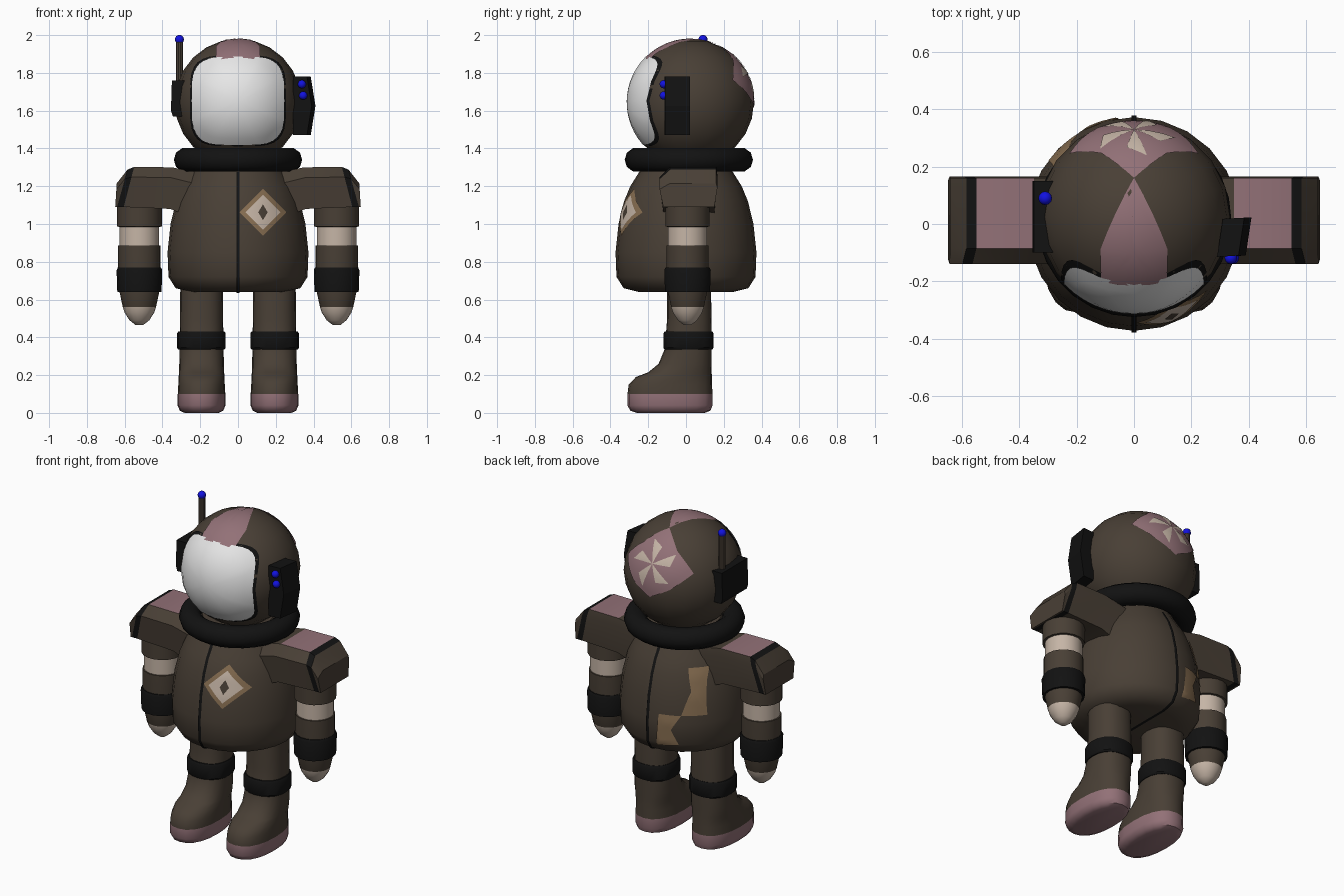
import bpy, bmesh, math
from mathutils import Vector

if "Cube" in bpy.data.objects:
    bpy.data.objects.remove(bpy.data.objects["Cube"])

COLOURS = {
    "suit_brown": (0.066, 0.050, 0.036), "pink": (0.29, 0.165, 0.185),
    "cream": (0.56, 0.46, 0.38), "tan": (0.25, 0.16, 0.085),
    "black": (0.006, 0.006, 0.006), "white": (0.85, 0.85, 0.85),
    "blue": (0.006, 0.006, 0.75)}
MATS = {}
for key, col in COLOURS.items():
    MATS[key] = bpy.data.materials.new(key)
    MATS[key].diffuse_color = (*col, 1)


def finish(name, bm, mats, rule=None, angle=35, recalc=True):
    """Turn a bmesh into a shaded object, colouring faces by rule(centre, normal)."""
    if recalc:
        bmesh.ops.recalc_face_normals(bm, faces=bm.faces[:])
    bm.normal_update()
    if rule:
        for f in bm.faces:
            f.material_index = rule(f.calc_center_median(), f.normal)
    me = bpy.data.meshes.new(name)
    bm.to_mesh(me)
    bm.free()
    ob = bpy.data.objects.new(name, me)
    bpy.context.collection.objects.link(ob)
    for m in mats:
        me.materials.append(MATS[m])
    bpy.ops.object.select_all(action='DESELECT')
    ob.select_set(True)
    bpy.context.view_layer.objects.active = ob
    bpy.ops.object.shade_smooth_by_angle(angle=math.radians(angle))
    return ob


def loft(name, rings, mats, rule=None, angle=35):
    """Skin a stack of equal-length rings and cap both ends."""
    bm = bmesh.new()
    vs = [[bm.verts.new(p) for p in r] for r in rings]
    n = len(rings[0])
    for a, b in zip(vs, vs[1:]):
        for i in range(n):
            j = (i + 1) % n
            bm.faces.new((a[i], a[j], b[j], b[i]))
    bm.faces.new(vs[0])
    bm.faces.new(vs[-1])
    return finish(name, bm, mats, rule, angle)


def oval(cx, cy, z, hx, hy, n=20, p=1.0):
    pts = []
    for i in range(n):
        t = 2 * math.pi * i / n
        c, s = math.cos(t), math.sin(t)
        pts.append((cx + hx * math.copysign(abs(c) ** p, c),
                    cy + hy * math.copysign(abs(s) ** p, s), z))
    return pts


def plate(name, outline, mat, project, outward, rings=5, cuts=4):
    """Thin painted panel: a fan of rings dropped onto a curved surface."""
    pts = [Vector(p) for p in outline]
    mid = sum(pts, Vector()) / len(pts)
    edge = [a.lerp(b, k / cuts) for a, b in zip(pts, pts[1:] + pts[:1]) for k in range(cuts)]
    bm = bmesh.new()
    c = bm.verts.new(project(mid))
    vs = [[bm.verts.new(project(mid.lerp(e, k / rings))) for e in edge] for k in range(1, rings + 1)]
    n = len(edge)
    for i in range(n):
        j = (i + 1) % n
        bm.faces.new((c, vs[0][i], vs[0][j]))
        for a, b in zip(vs, vs[1:]):
            bm.faces.new((a[i], b[i], b[j], a[j]))
    bm.normal_update()
    if sum((f.normal * f.calc_area() for f in bm.faces), Vector()).dot(Vector(outward)) < 0:
        bmesh.ops.reverse_faces(bm, faces=bm.faces[:])
    return finish(name, bm, [mat], recalc=False, angle=60)


def ball(name, loc, r, mat, u=12, v=8):
    bm = bmesh.new()
    bmesh.ops.create_uvsphere(bm, u_segments=u, v_segments=v, radius=r)
    bmesh.ops.translate(bm, verts=bm.verts[:], vec=loc)
    return finish(name, bm, [mat], angle=60)


# torso
PROFILE = [(0.64, 0.25), (0.66, 0.33), (0.72, 0.368), (0.85, 0.373), (1.0, 0.357),
           (1.12, 0.328), (1.2, 0.295), (1.28, 0.245), (1.36, 0.2)]
loft("torso", [oval(0, 0, z, r, r, 24) for z, r in PROFILE], ["suit_brown"], angle=50)


def on_torso(side, lift):
    def project(p):
        for (z0, r0), (z1, r1) in zip(PROFILE, PROFILE[1:]):
            if p.z <= z1:
                r = r0 + (r1 - r0) * (p.z - z0) / (z1 - z0) + lift
                break
        return Vector((p.x, side * math.sqrt(max(r * r - p.x * p.x, 0)), p.z))
    return project


# torso seam running down the front, underneath and up the back
front = [(-r - 0.005, z - 0.004) for z, r in PROFILE[:-1]]
path = front[::-1] + [(-y, z) for y, z in front]
bm = bmesh.new()
pairs = [(bm.verts.new((-0.009, y, z)), bm.verts.new((0.009, y, z))) for y, z in path]
for a, b in zip(pairs, pairs[1:]):
    bm.faces.new((a[0], b[0], b[1], a[1]))
finish("torso_seam", bm, ["black"], angle=50, recalc=False)

# chest badge
for part, hx, hz, mat, lift in (("outer", 0.125, 0.125, "tan", 0.003),
                                ("middle", 0.092, 0.092, "cream", 0.005),
                                ("centre", 0.025, 0.042, "suit_brown", 0.007)):
    cx, cz = 0.132, 1.062
    plate("badge_" + part, [(cx - hx, 0, cz), (cx, 0, cz - hz), (cx + hx, 0, cz), (cx, 0, cz + hz)],
          mat, on_torso(-1, lift), (0, -1, 0))

# patches on the back
for part, shape in (("upper", [(-0.19, 1.17), (-0.27, 1.17), (-0.30, 0.9), (-0.19, 0.9), (-0.225, 1.04)]),
                    ("lower", [(-0.07, 0.9), (-0.19, 0.9), (-0.14, 0.81), (-0.18, 0.72), (-0.05, 0.7)])):
    plate("back_patch_" + part, [(x, 0, z) for x, z in shape], "tan", on_torso(1, 0.004), (0, 1, 0))

# collar ring
rings = 28
bm = bmesh.new()
tube = []
for i in range(rings):
    a = 2 * math.pi * i / rings
    tube.append([bm.verts.new(((0.275 + 0.065 * math.cos(b)) * math.cos(a),
                               0.015 + (0.275 + 0.065 * math.cos(b)) * math.sin(a),
                               1.34 + 0.065 * math.sin(b)))
                 for b in [2 * math.pi * k / 10 for k in range(10)]])
for i in range(rings):
    p, q = tube[i], tube[(i + 1) % rings]
    for k in range(10):
        m = (k + 1) % 10
        bm.faces.new((p[k], q[k], q[m], p[m]))
finish("collar", bm, ["black"], angle=60)

# helmet
HEAD, HR = Vector((0, 0.025, 1.645)), 0.335
ball("helmet", HEAD, HR, "suit_brown", 20, 12)


def on_head(lift):
    return lambda p: HEAD + (p - HEAD).normalized() * (HR + lift)


def visor_front(lift):
    def project(p):
        d = p - HEAD
        return Vector((p.x, HEAD.y - math.sqrt((HR + lift) ** 2 - d.x ** 2 - d.z ** 2), p.z))
    return project


# visor and its dark rim
for name, hx, hz, mat, lift in (("visor_rim", 0.255, 0.242, "black", 0.001),
                                ("visor", 0.245, 0.234, "white", 0.004)):
    plate(name, [(x, 0, z) for x, z, _ in oval(0, 1.652, 0, hx, hz, 32, 0.5)],
          mat, visor_front(lift), (0, -1, 0), rings=7, cuts=1)

# helmet crest stripe
plate("crest_stripe", [(0, 0.16, 1.95), (0.12, -0.09, 1.95), (0.122, -0.22, 1.885),
                       (-0.122, -0.22, 1.885), (-0.12, -0.09, 1.95)],
      "pink", on_head(0.002), (0, 0, 1))

# pinwheel on the back of the helmet
SIX = [(0, 0.16, 1.95), (0.12, 0.26, 1.885), (0.24, 0.26, 1.77), (0.13, 0.345, 1.67),
       (0, 0.36, 1.6), (-0.13, 0.345, 1.67), (-0.24, 0.26, 1.77), (-0.12, 0.26, 1.885)]
plate("pinwheel_base", SIX, "pink", on_head(0.002), (0, 1, 0.5))
hub = Vector((0, 0.32, 1.79))
for i in range(5):
    blade = [hub]
    for turn, size in ((0, 0.155), (0.55, 0.11)):
        t = 2 * math.pi * i / 5 + turn
        blade.append(hub + size * (Vector((1, 0, 0)) * math.cos(t)
                                   + Vector((0, -0.45, 0.89)) * math.sin(t)))
    plate("pinwheel_blade", blade, "cream", on_head(0.005), (0, 1, 0.5), 3, 3)

# ear units
loft("right_ear_unit", [[(0.29, -0.115, z), (x, -0.11, z), (x + 0.02, 0.022, z), (0.31, 0.018, z)]
                        for z, x in ((1.47, 0.365), (1.625, 0.39), (1.78, 0.365))], ["black"], angle=15)
loft("left_ear_unit", [[(-0.28, -0.1, z), (x, -0.1, z), (x, 0.15, z), (-0.28, 0.15, z)]
                       for z, x in ((1.57, -0.345), (1.60, -0.355), (1.76, -0.35))], ["black"], angle=15)
for x, z in ((0.338, 1.74), (0.345, 1.68)):
    ball("ear_light", (x, -0.118, z), 0.022, "blue")

# antenna
loft("antenna", [oval(-0.31, 0.09, z, 0.019, 0.019, 10) for z in (1.68, 1.975)], ["suit_brown"])
ball("antenna_tip", (-0.31, 0.09, 1.977), 0.024, "blue")

# limbs, built for both sides
for side, label in ((1, "right_"), (-1, "left_")):
    # leg and boot with sole: height, front, back, half width
    rows = [(0, -0.26, 0.10, 0.09), (0.012, -0.295, 0.13, 0.115), (0.04, -0.31, 0.14, 0.127),
            (0.1, -0.31, 0.14, 0.126), (0.15, -0.303, 0.138, 0.123), (0.19, -0.265, 0.137, 0.121),
            (0.215, -0.20, 0.136, 0.12), (0.26, -0.145, 0.136, 0.118), (0.34, -0.112, 0.136, 0.117),
            (0.5, -0.1, 0.136, 0.114), (0.72, -0.1, 0.13, 0.112)]
    loft(label + "leg", [oval(side * 0.193, (a + b) / 2, z, h, (b - a) / 2, 20, 0.85) for z, a, b, h in rows],
         ["suit_brown", "pink"], lambda c, n: 1 if c.z < 0.1 else 0, 45)
    loft(label + "leg_band", [oval(side * 0.194, 0.013, z, r, r + 0.004, 20, 0.9)
                              for z, r in ((0.335, 0.122), (0.345, 0.129), (0.42, 0.129), (0.432, 0.122))], ["black"])

    # arm with bands and mitten
    cx = side * 0.522
    rows = [(0.465, 0.02), (0.49, 0.052), (0.53, 0.078), (0.56, 0.088), (0.64, 0.105),
            (0.77, 0.112), (0.885, 0.112), (0.886, 0.105), (0.985, 0.105), (0.986, 0.119), (1.16, 0.119)]
    loft(label + "arm", [oval(cx, 0.008, z, r, r, 18) for z, r in rows], ["suit_brown", "cream"],
         lambda c, n: 1 if c.z < 0.555 or 0.8855 < c.z < 0.9855 else 0, 40)
    loft(label + "wrist_band", [oval(cx, 0.008, z, r, r + 0.004, 18)
                                for z, r in ((0.64, 0.117), (0.755, 0.121), (0.77, 0.114))], ["black"])

    # boxy shoulder sleeve: top x, top z, bottom x, bottom z
    slices = [(0.15, 1.26, 0.15, 1.0), (0.35, 1.3, 0.36, 1.08), (0.55, 1.302, 0.605, 1.09),
              (0.585, 1.288, 0.64, 1.09), (0.642, 1.215, 0.65, 1.09)]
    section = [(-0.12, 0), (-0.14, 0.75), (-0.085, 1), (0.16, 1), (0.166, 0.8), (0.15, 0)]
    sleeve = [[(side * (xb + (xt - xb) * t), y, zb + (zt - zb) * t) for y, t in section]
              for xt, zt, xb, zb in slices]

    def sleeve_rule(c, n):
        along = abs(c.x) + (c.z - 1.09) * 0.27
        if n.z > 0.95 and 0.35 < abs(c.x) < 0.55:
            return 1
        return 2 if 0.605 < along < 0.647 and abs(n.x) < 0.8 and abs(c.x) < 0.628 else 0
    loft(label + "shoulder", sleeve, ["suit_brown", "pink", "black"], sleeve_rule, 25)

for m in bpy.data.materials:
    if m.users and not m.is_grease_pencil:
        m.use_nodes = True
        m.node_tree.nodes["Principled BSDF"].inputs["Base Color"].default_value = m.diffuse_color
